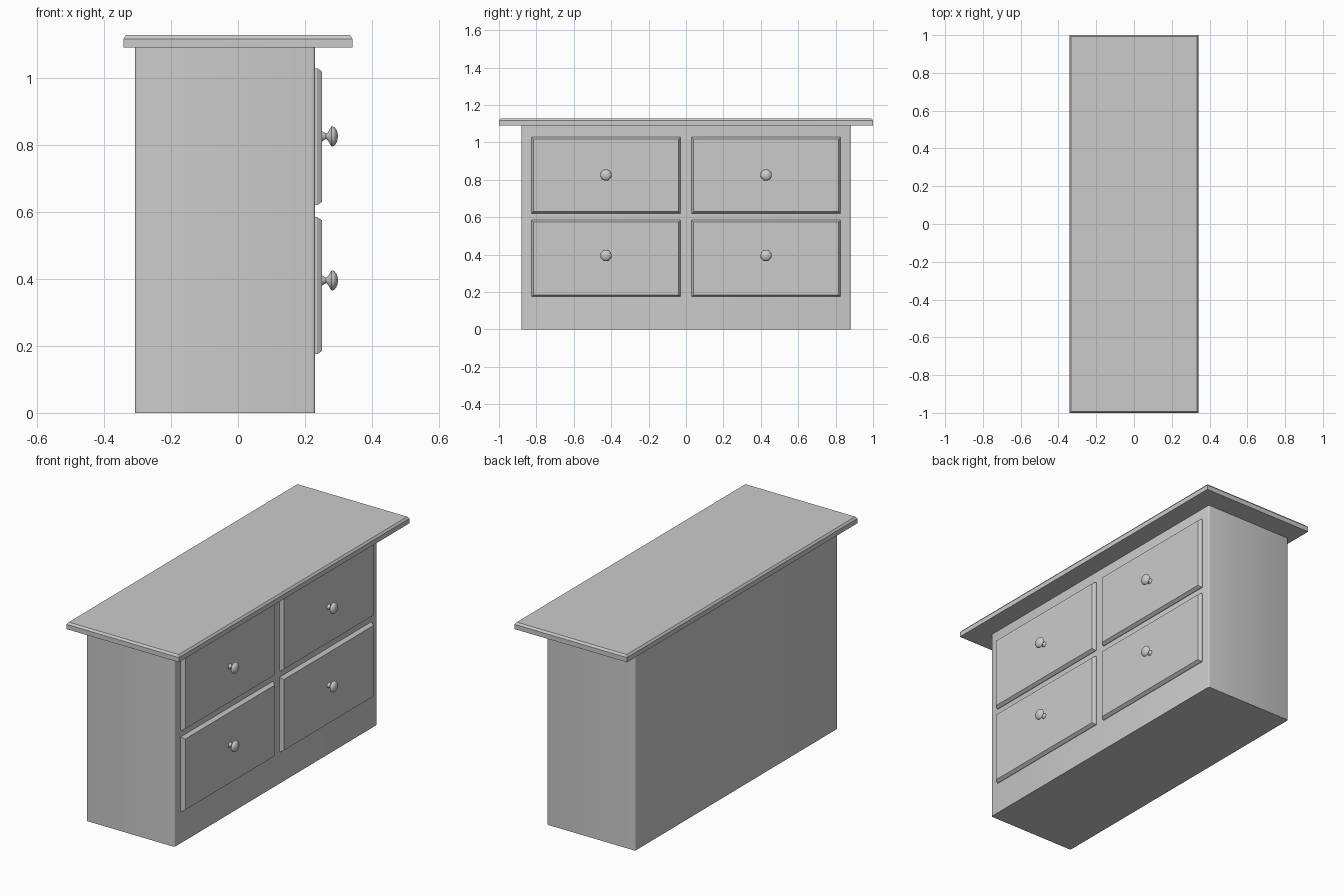
import bpy, bmesh
from math import cos, sin, pi
from mathutils import Matrix

if "Cube" in bpy.data.objects:
    bpy.data.objects.remove(bpy.data.objects["Cube"])


def finish(name, bm, smooth=False):
    bmesh.ops.recalc_face_normals(bm, faces=bm.faces)
    mesh = bpy.data.meshes.new(name)
    bm.to_mesh(mesh)
    bm.free()
    obj = bpy.data.objects.new(name, mesh)
    bpy.context.collection.objects.link(obj)
    if smooth:
        bpy.ops.object.select_all(action='DESELECT')
        obj.select_set(True)
        bpy.context.view_layer.objects.active = obj
        bpy.ops.object.shade_smooth_by_angle(angle=0.6)
    return obj


def box(lo, hi):
    bm = bmesh.new()
    bmesh.ops.create_cube(bm, size=1)
    for v in bm.verts:
        v.co = [lo[i] if v.co[i] < 0 else hi[i] for i in range(3)]
    return bm


def chamfered_slab(name, lo, hi, axis, inset, depth):
    """Box whose positive face along `axis` has a chamfered border."""
    bm = box(lo, hi)
    face = max(bm.faces, key=lambda f: f.calc_center_median()[axis])
    bmesh.ops.inset_region(bm, faces=[face], thickness=inset)
    for v in bm.verts:
        if v.co[axis] > hi[axis] - 1e-5 and v not in face.verts:
            v.co[axis] -= depth
    return finish(name, bm)


def knob(name, x, y, z):
    # turned profile: (distance out from drawer, radius)
    profile = [(-0.003, 0.015), (0, 0.015), (0.006, 0.011), (0.012, 0.008), (0.017, 0.012), (0.028, 0.030)]
    profile += [(0.029 + 0.018 * sin(a), 0.030 * cos(a))
                for a in (i * pi / 12 for i in range(1, 6))] + [(0.047, 0)]
    bm = bmesh.new()
    verts = [bm.verts.new((x + d, y, z + r)) for d, r in profile]
    edges = [bm.edges.new(p) for p in zip(verts, verts[1:])]
    bmesh.ops.spin(bm, geom=verts + edges, cent=(x, y, z), axis=(1, 0, 0),
                   angle=2 * pi, steps=24, use_duplicate=False)
    bmesh.ops.remove_doubles(bm, verts=bm.verts, dist=1e-5)
    return finish(name, bm, smooth=True)


# Cabinet body with rounded vertical corners
body = box((-0.307, -0.879, 0), (0.23, 0.879, 1.09))
upright = [e for e in body.edges if abs(e.verts[0].co.z - e.verts[1].co.z) > 0.5]
bmesh.ops.bevel(body, geom=upright, offset=0.008, segments=3, profile=0.5, affect='EDGES')
finish("cabinet_body", body, smooth=True)

# Overhanging top board
chamfered_slab("top_board", (-0.342, -1, 1.09), (0.342, 1, 1.127), 2, 0.012, 0.011)

# Four drawer fronts with knobs
for row, z0, z1, knob_z in (("lower", 0.175, 0.584, 0.395), ("upper", 0.62, 1.028, 0.825)):
    for side, y in (("left", -0.428), ("right", 0.428)):
        chamfered_slab(f"{row}_{side}_drawer", (0.225, y - 0.398, z0),
                       (0.251, y + 0.398, z1), 0, 0.014, 0.015)
        knob(f"{row}_{side}_knob", 0.251, y, knob_z)
